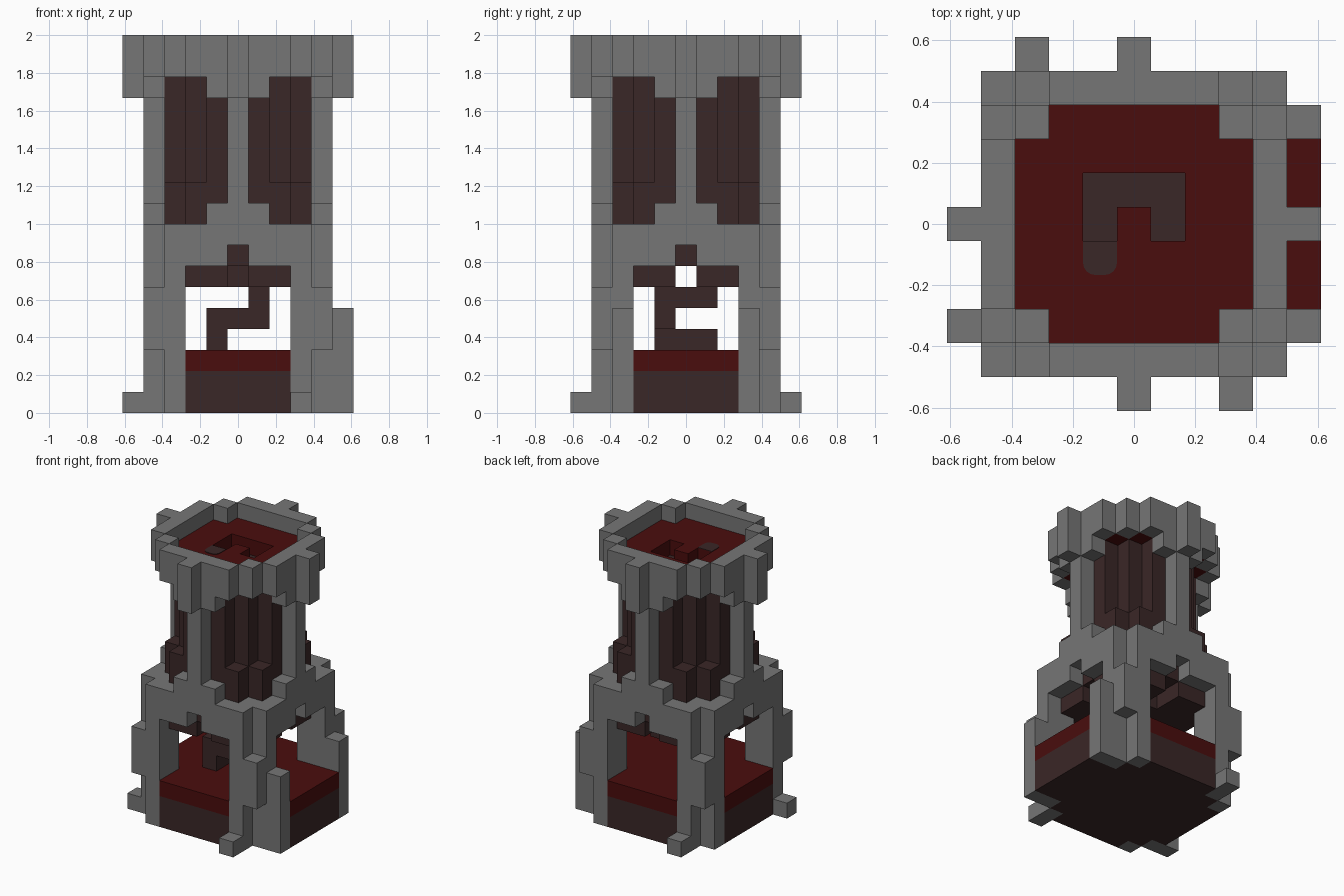
import bpy, bmesh
from mathutils import Vector

cube = bpy.data.objects.get("Cube")
if cube:
    bpy.data.objects.remove(cube, do_unlink=True)

U = 1 / 9          # block size
R = range(-5, 6)   # block columns


def material(name, rgb):
    m = bpy.data.materials.new(name)
    m.use_nodes = True
    m.diffuse_color = (*rgb, 1)
    m.node_tree.nodes["Principled BSDF"].inputs["Base Color"].default_value = (*rgb, 1)
    return m


STONE = material("grey stone", (0.18, 0.18, 0.18))
RED = material("deep red", (0.068, 0.004, 0.004))
DARK = material("dark brown", (0.042, 0.020, 0.020))

parts = {}
taken = set()


def part(name, mat, layers, rule):
    """Claim every free block in the layers for which the rule holds."""
    cells = {(x, y, z) for x in R for y in R for z in layers if rule(x, y, z)} - taken
    taken.update(cells)
    parts[name] = (mat, cells)


def hi(x, y):
    return max(abs(x), abs(y))


def lo(x, y):
    return min(abs(x), abs(y))


def ring(x, y):
    """Octagonal outline of the crown."""
    return (hi(x, y) == 4 and lo(x, y) <= 2) or (hi(x, y) == 3 and lo(x, y) == 3)


# Corner pillars, thicker in the middle layers
def pillar(x, y, z):
    if hi(x, y) == 3 and lo(x, y) == 3:
        return z > 2
    return hi(x, y) == 4 and (lo(x, y) == 3 or (lo(x, y) == 4 and 3 <= z <= 5))


part("corner_pillars", STONE, range(9), pillar)

# Loose blocks and buttresses around the foot
part("foot_blocks", STONE, range(1), lambda x, y, z: (x, y) in {(3, -5), (-3, 5), (-5, -3)})
part("side_buttresses", STONE, range(5), lambda x, y, z: x == 5 and abs(y) == 3)


# Base, one block deeper on the left side
def floor_plan(x, y, z):
    inside = hi(x, y) <= 4 and lo(x, y) <= 3 and (hi(x, y) <= 3 or lo(x, y) <= 2)
    return inside or (x == 5 and abs(y) <= 2)


part("base", DARK, range(2), floor_plan)
part("base_floor", RED, range(2, 3), floor_plan)

# Arch walls with a keyhole notch and a flat roof ledge
part("arch_walls", STONE, range(7, 8),
     lambda x, y, z: hi(x, y) == 4 and 1 <= lo(x, y) <= 3)
part("roof_ledge", STONE, range(8, 9), lambda x, y, z: hi(x, y) <= 4 and lo(x, y) <= 3)
part("ledge_steps", STONE, range(9, 10), lambda x, y, z: hi(x, y) == 4 and lo(x, y) <= 1)

# Ceiling of the lower room
part("ceiling", DARK, range(7, 8), lambda x, y, z: hi(x, y) <= 3)
part("ceiling_lumps", DARK, range(6, 7),
     lambda x, y, z: 2 <= hi(x, y) <= 3 and lo(x, y) >= 1)

# Spiral stair, each layer runs along the next side of a square
sides = [lambda x, y: x == -1, lambda x, y: y == -1,
         lambda x, y: x == 1, lambda x, y: y == 1]
part("spiral_stair", DARK, range(3, 7),
     lambda x, y, z: hi(x, y) <= 1 and sides[z - 3](x, y))

# Tower body and its four ribs
part("tower_foot", DARK, range(9, 11), lambda x, y, z: hi(x, y) <= 3 and abs(x) + abs(y) <= 5)
part("tower_body", DARK, range(11, 16), lambda x, y, z: hi(x, y) <= 3 and abs(x) + abs(y) <= 4)
part("tower_ribs", STONE, range(9, 15), lambda x, y, z: hi(x, y) == 4 and lo(x, y) == 0)

# Crown
part("crown", STONE, range(16, 18), lambda x, y, z: ring(x, y))
part("crown_brackets", STONE, range(15, 16), lambda x, y, z: hi(x, y) == 4 and lo(x, y) <= 1)
part("crown_studs", STONE, range(15, 18), lambda x, y, z: hi(x, y) == 5 and lo(x, y) == 0)

# Red top with a sunken stair opening
pit = {(-1, 0), (-1, 1), (0, 1), (1, 1), (1, 0)}
part("tower_top", RED, range(16, 17),
     lambda x, y, z: hi(x, y) <= 3 and lo(x, y) <= 2 and (x, y) not in pit)


def finish(name, bm, mat):
    mesh = bpy.data.meshes.new(name)
    bm.to_mesh(mesh)
    bm.free()
    mesh.materials.append(mat)
    obj = bpy.data.objects.new(name, mesh)
    bpy.context.scene.collection.objects.link(obj)


def build(name, mat, cells):
    """Mesh the exposed faces of a set of blocks."""
    bm = bmesh.new()
    for c in cells:
        centre = Vector((c[0], c[1], c[2] + 0.5))
        for axis in range(3):
            for sign in (-1, 1):
                n = [0, 0, 0]
                n[axis] = sign
                if tuple(a + b for a, b in zip(c, n)) in taken:
                    continue
                n = Vector(n) / 2
                u = Vector((n.y, n.z, n.x))
                v = n.cross(u) * 2
                corners = (n - u - v, n + u - v, n + u + v, n - u + v)
                bm.faces.new([bm.verts.new((centre + k) * U) for k in corners])
    bmesh.ops.remove_doubles(bm, verts=bm.verts, dist=0.001)
    finish(name, bm, mat)


for name, (mat, cells) in parts.items():
    build(name, mat, cells)

# Rounded dark patch at the end of the stair opening
bm = bmesh.new()
bmesh.ops.create_cube(bm, size=1)
bmesh.ops.scale(bm, vec=(U, U, 0.006), verts=bm.verts)
bmesh.ops.translate(bm, vec=(-U, -U, 17 * U + 0.001), verts=bm.verts)
outer = [e for e in bm.edges
         if abs(e.verts[0].co.z - e.verts[1].co.z) > 0.001 and e.verts[0].co.y < -U]
bmesh.ops.bevel(bm, geom=outer, offset=0.04, segments=4, profile=0.5, affect='EDGES')
finish("top_patch", bm, DARK)
